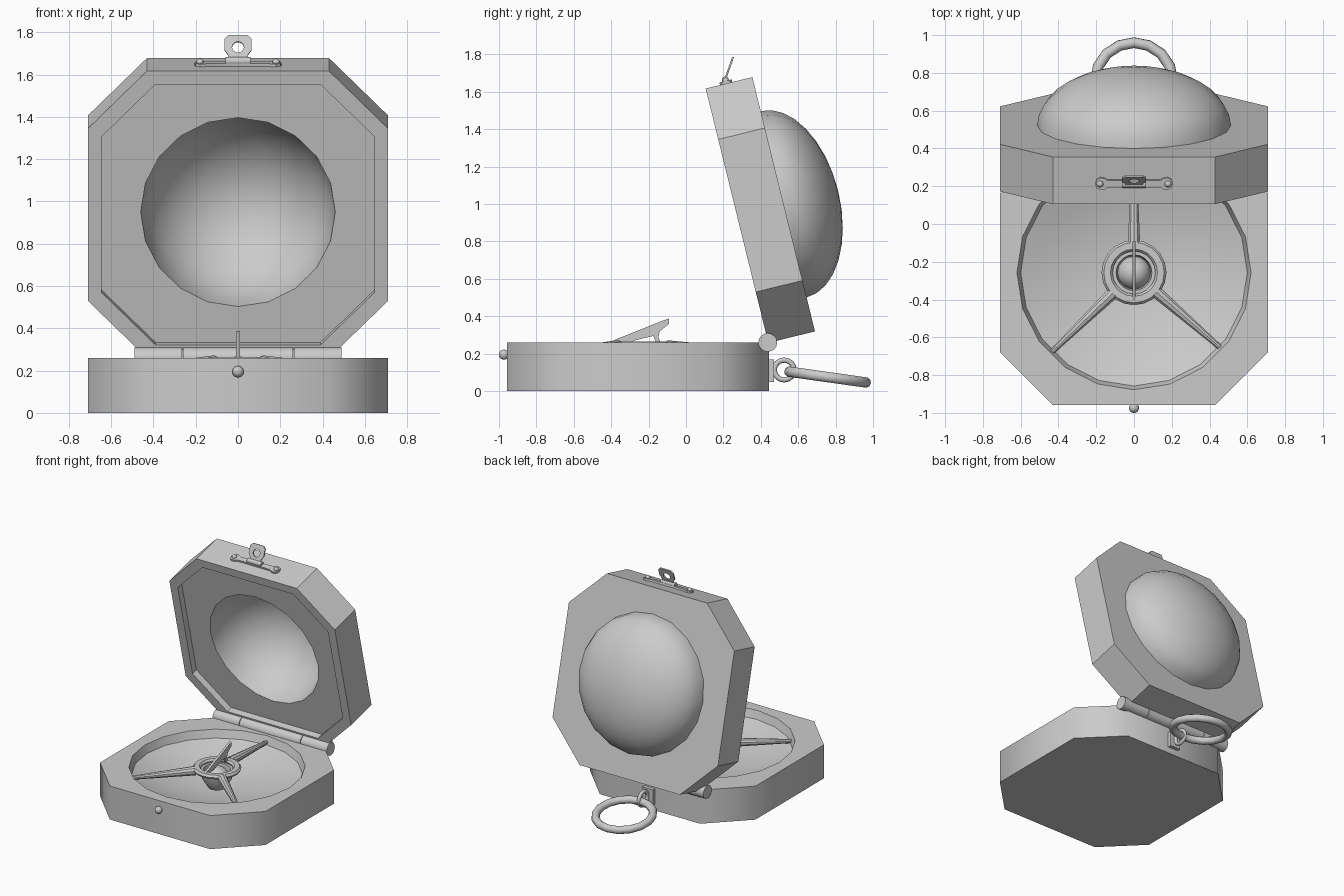
import bpy, bmesh
from math import sin, cos, pi, radians
from mathutils import Vector as V

if "Cube" in bpy.data.objects:
    bpy.data.objects.remove(bpy.data.objects["Cube"])

HINGE = V((0, .44, .258))
UP, BACK = V((0, -.239, .971)), V((0, .971, .239))
CY = -.2575


def finish(name, angle=35):
    ob = bpy.context.object
    ob.name = ob.data.name = name
    bpy.ops.object.shade_smooth_by_angle(angle=radians(angle))
    return ob


def loft(name, rings, cyclic=False, angle=35, place=V):
    """Join rings in order: quads if counts match, fan to a point, else a face with a hole."""
    bm = bmesh.new()
    rs = [[bm.verts.new(place(p)) for p in r] for r in rings]

    def edges(r):
        return [bm.edges.get((r[i - 1], r[i])) or bm.edges.new((r[i - 1], r[i])) for i in range(len(r))]

    for a, b in zip(rs, rs[1:] + ([rs[0]] if cyclic else [])):
        if len(a) == 1 or len(b) == 1:
            tip, r = (a[0], b) if len(a) == 1 else (b[0], a)
            for i in range(len(r)):
                bm.faces.new((r[i - 1], r[i], tip))
        elif len(a) == len(b):
            for i in range(len(a)):
                bm.faces.new((a[i - 1], a[i], b[i], b[i - 1]))
        else:
            bmesh.ops.triangle_fill(bm, use_beauty=True, edges=edges(a) + edges(b))
    if not cyclic:
        for r in (rs[0], rs[-1]):
            if len(r) > 1:
                bm.faces.new(r)
    bmesh.ops.recalc_face_normals(bm, faces=bm.faces[:])
    me = bpy.data.meshes.new(name)
    bm.to_mesh(me)
    bm.free()
    ob = bpy.data.objects.new(name, me)
    bpy.context.collection.objects.link(ob)
    bpy.ops.object.select_all(action='DESELECT')
    ob.select_set(True)
    bpy.context.view_layer.objects.active = ob
    return finish(name, angle)


def octagon(h, c, cy, z):
    k = h - .01
    return [(h, cy - k + c, z), (h, cy + k - c, z), (h - c, cy + k, z), (c - h, cy + k, z),
            (-h, cy + k - c, z), (-h, cy - k + c, z), (c - h, cy - k, z), (h - c, cy - k, z)]


def circle(r, cy, z, n=20):
    if r < 1e-4:
        return [(0, cy, z)]
    return [(r * cos(2 * pi * i / n), cy + r * sin(2 * pi * i / n), z) for i in range(n)]


def dome(r, h, z, cy, n=8):
    return [circle(r * cos(pi / 2 * i / n), cy, z + h * sin(pi / 2 * i / n)) for i in range(n + 1)]


def rod(name, p, q, r1, r2, n=12):
    p, q = V(p), V(q)
    d = q - p
    bpy.ops.mesh.primitive_cone_add(vertices=n, radius1=r1, radius2=r2, depth=d.length, location=(p + q) / 2,
                                    rotation=d.to_track_quat('Z', 'Y').to_euler())
    return finish(name)


def ball(name, loc, r, scale=(1, 1, 1)):
    bpy.ops.mesh.primitive_uv_sphere_add(segments=16, ring_count=10, radius=r, location=loc, scale=scale)
    return finish(name)


def torus(name, loc, R, r, rot, n):
    bpy.ops.mesh.primitive_torus_add(major_segments=n, minor_segments=10, major_radius=R, minor_radius=r,
                                     location=loc, rotation=rot)
    return finish(name, 45)


def lid_place(p):
    return HINGE + V((p[0], 0, 0)) + UP * p[1] + BACK * p[2]


# base box with a dished round recess
dish = [circle(.6 * t, CY, .07 + .13 * t * t) for t in (1, .8, .6, .4, .2, 0)]
loft("base_box", [octagon(.71, .28, CY, 0), octagon(.71, .28, CY, .26), circle(.62, CY, .26)] + dish, angle=47)

# lid shell: inner dome, recessed lip, outer walls, outer dome
loft("domed_lid", dome(.46, .46, .05, .7)[::-1] +
     [octagon(.645, .255, .7, .05), octagon(.645, .255, .7, 0), octagon(.71, .28, .7, 0), octagon(.71, .28, .7, .257)] +
     dome(.513, .30, .257, .7), place=lid_place)

# hinge barrels
for i, (a, b) in enumerate(((-.49, -.265), (-.26, .26), (.265, .49))):
    rod(f"hinge_barrel_{i}", (a, .437, .26), (b, .437, .26), .05, .05, 16)

# centre ring, cup and pivot ball
ring = [circle(.165, CY, .235), circle(.172, CY, .25), circle(.16, CY, .265), circle(.125, CY, .265),
        circle(.113, CY, .25), circle(.12, CY, .235)]
loft("centre_ring", ring, cyclic=True)
loft("pivot_cup", [circle(.06, CY, .1), circle(.105, CY, .17), circle(.115, CY, .24), circle(.095, CY, .24),
                   circle(.085, CY, .17), circle(0, CY, .12)])
ball("pivot_ball", (0, CY, .17), .09)

# three tapered spokes
for i, a in enumerate((90, 224, 319)):
    c, s = cos(radians(a)), sin(radians(a))
    rod(f"spoke_{i}", (.155 * c, CY + .155 * s, .238), (.61 * c, CY + .61 * s, .215), .034, .014, 10)

# upright pointer fin
fin = [(-.43, .255), (-.13, .375), (-.09, .388), (-.09, .36), (-.14, .32), (-.148, .285), (-.135, .26),
       (-.16, .26), (-.175, .295), (-.27, .272), (-.31, .255)]
loft("pointer_fin", [[(x, y, z) for y, z in fin] for x in (-.009, .009)])

# front catch button
rod("button_stem", (0, -.945, .195), (0, -.975, .195), .018, .018)
ball("button", (0, -.974, .195), .027)

# rear bracket, link and carrying ring
bpy.ops.mesh.primitive_cube_add(size=1, location=(0, .453, .11), scale=(.09, .035, .12))
finish("rear_bracket")
torus("bracket_link", (0, .525, .113), .053, .014, (0, pi / 2, 0), 16)
torus("carrying_ring", (0, .757, .075), .205, .029, (radians(-8), 0, 0), 16)

# latch plate on the lid edge
half = [(.205, 0), (.2, .022), (.18, .034), (.155, .03), (.14, .02)]
outline = (half + [(-x, w) for x, w in half[::-1]] + [(x, -w) for x, w in
           [(-a, b) for a, b in half[1:]] + half[:0:-1]])
loft("latch_plate", [[(x, u, .113 + w) for x, w in outline] for u in (1.395, 1.414)], place=lid_place)
for x in (-.18, .18):
    ball("plate_rivet", lid_place((x, 1.414, .113)), .018)
rod("latch_barrel", lid_place((-.06, 1.42, .113)), lid_place((.06, 1.42, .113)), .019, .019)

# latch tab with an eyelet
TAB = V((0, .205, 1.655))
TU, TN = V((0, .339, .941)), V((0, .941, -.339))


def tab_place(p):
    return TAB + V((p[0], 0, 0)) + TU * p[1] + TN * p[2]


side = [(.045, 0), (.047, .04), (.064, .065), (.064, .12), (.045, .14)]
tab = side + [(-x, y) for x, y in side[::-1]]
outer = [[(x, y, w) for x, y in tab] for w in (-.005, .005)]
hole = [circle(.028, .078, w, 14) for w in (.005, -.005)]
loft("latch_tab", outer + hole, cyclic=True, place=tab_place)
